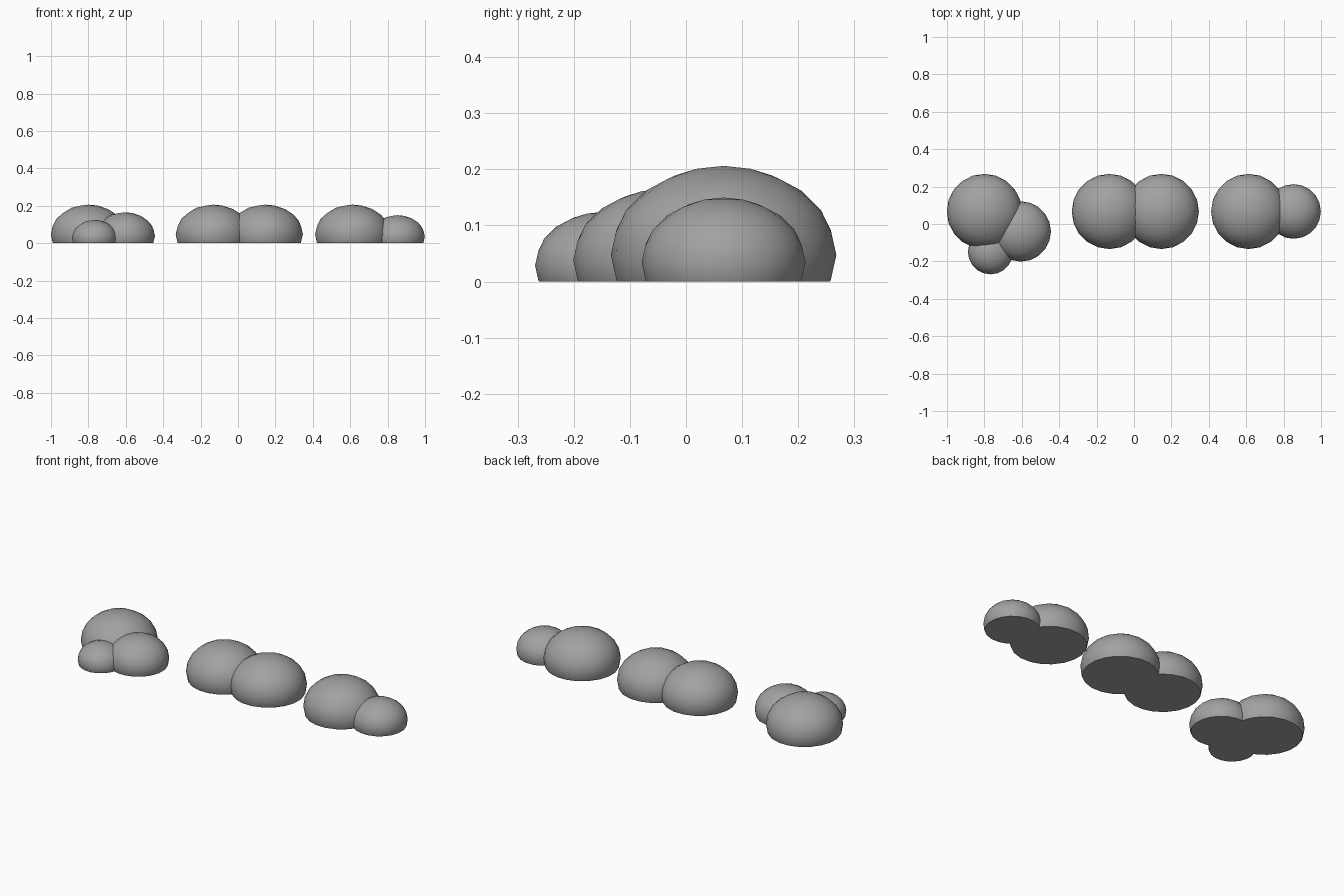
import bpy, bmesh
from mathutils import Matrix

if "Cube" in bpy.data.objects:
    bpy.data.objects.remove(bpy.data.objects["Cube"])

grey = bpy.data.materials.new("stone grey")
grey.diffuse_color = (0.36, 0.36, 0.36, 1)
grey.use_nodes = True
grey.node_tree.nodes["Principled BSDF"].inputs["Base Color"].default_value = grey.diffuse_color


def dome(name, x, y, radius):
    """Flattened ball, sliced flat at the ground and capped."""
    bm = bmesh.new()
    bmesh.ops.create_icosphere(bm, subdivisions=3, radius=radius)
    bmesh.ops.scale(bm, vec=(1, 1, 0.79), verts=bm.verts)
    bmesh.ops.translate(bm, vec=(0, 0, 0.235 * radius), verts=bm.verts)
    cut = bmesh.ops.bisect_plane(
        bm, geom=bm.verts[:] + bm.edges[:] + bm.faces[:],
        plane_co=(0, 0, 0), plane_no=(0, 0, 1), clear_inner=True)
    rim = [e for e in cut["geom_cut"] if isinstance(e, bmesh.types.BMEdge)]
    bmesh.ops.contextual_create(bm, geom=rim)
    bmesh.ops.recalc_face_normals(bm, faces=bm.faces[:])
    mesh = bpy.data.meshes.new(name)
    bm.to_mesh(mesh)
    bm.free()
    mesh.materials.append(grey)
    obj = bpy.data.objects.new(name, mesh)
    obj.matrix_world = Matrix.Translation((x, y, 0))
    bpy.context.collection.objects.link(obj)
    bpy.ops.object.select_all(action='DESELECT')
    obj.select_set(True)
    bpy.context.view_layer.objects.active = obj
    bpy.ops.object.shade_smooth_by_angle(angle=0.8)


# Cluster of three on the left
dome("left_large_dome", -0.80, 0.067, 0.201)
dome("left_medium_dome", -0.605, -0.04, 0.161)
dome("left_small_dome", -0.767, -0.148, 0.121)

# Equal pair in the middle
dome("middle_left_dome", -0.132, 0.067, 0.201)
dome("middle_right_dome", 0.146, 0.067, 0.201)

# Large and small pair on the right
dome("right_large_dome", 0.613, 0.067, 0.201)
dome("right_small_dome", 0.853, 0.067, 0.146)
